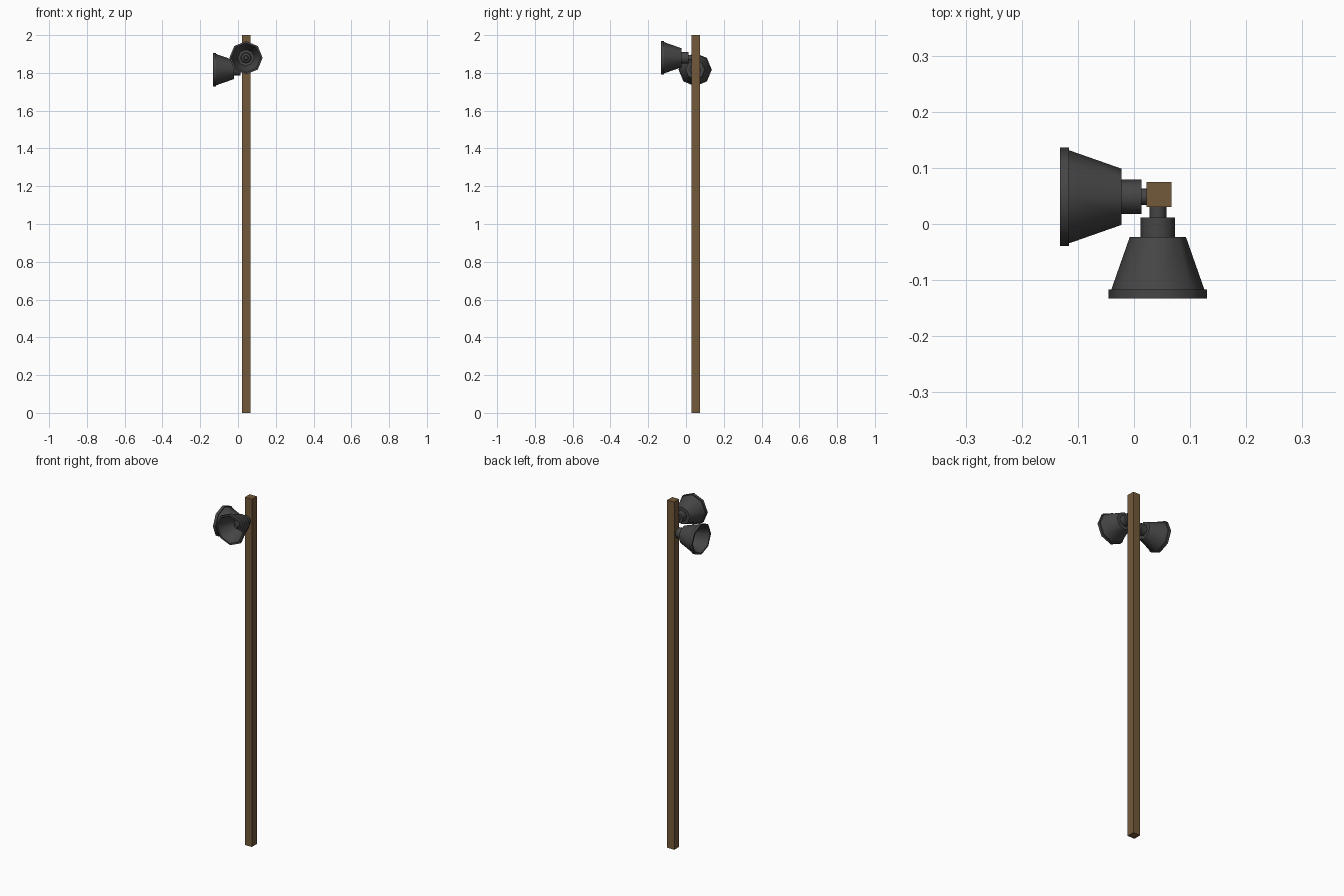
import bpy, bmesh, math

if "Cube" in bpy.data.objects:
    bpy.data.objects.remove(bpy.data.objects["Cube"])


def material(name, rgb):
    m = bpy.data.materials.new(name)
    m.diffuse_color = (*rgb, 1.0)
    m.use_nodes = True
    m.node_tree.nodes["Principled BSDF"].inputs["Base Color"].default_value = m.diffuse_color
    return m


WOOD = material("brown wood", (0.17, 0.10, 0.042))
METAL = material("dark grey metal", (0.06, 0.06, 0.06))

PX, PY, HALF = 0.0445, 0.0525, 0.0225   # post centre and half width
SIDES = 8


def finish(bm, name, mat):
    bmesh.ops.recalc_face_normals(bm, faces=bm.faces)
    mesh = bpy.data.meshes.new(name)
    bm.to_mesh(mesh)
    bm.free()
    mesh.materials.append(mat)
    obj = bpy.data.objects.new(name, mesh)
    bpy.context.collection.objects.link(obj)
    return obj


# Square wooden post
bm = bmesh.new()
bmesh.ops.create_cube(bm, size=1.0)
for v in bm.verts:
    v.co.x *= 2 * HALF
    v.co.y *= 2 * HALF
    v.co.z += 0.5
    v.co.z *= 2.0
finish(bm, "post", WOOD).location = (PX, PY, 0)

# Horn outline as (radius, distance from the post face):
# bracket neck, driver can, flared bell, rim, hollow inside, centre plug
PROFILE = [(0.015, -0.005), (0.015, 0.018), (0.031, 0.018), (0.031, 0.053),
           (0.050, 0.053), (0.083, 0.147), (0.088, 0.147), (0.088, 0.163),
           (0.078, 0.163), (0.044, 0.066), (0.029, 0.066), (0.026, 0.092),
           (0.014, 0.098), (0.011, 0.112)]


def horn(name, location, rotation):
    bm = bmesh.new()
    rings = []
    for r, d in PROFILE:
        rings.append([bm.verts.new((r * math.cos(2 * math.pi * k / SIDES),
                                    r * math.sin(2 * math.pi * k / SIDES), d))
                      for k in range(SIDES)])
    for a, b in zip(rings, rings[1:]):
        for k in range(SIDES):
            n = (k + 1) % SIDES
            bm.faces.new((a[k], a[n], b[n], b[k]))
    bm.faces.new(rings[0])
    bm.faces.new(rings[-1])
    obj = finish(bm, name, METAL)
    obj.location = location
    obj.rotation_euler = rotation
    bpy.ops.object.select_all(action='DESELECT')
    obj.select_set(True)
    bpy.context.view_layer.objects.active = obj
    bpy.ops.object.shade_smooth_by_angle(angle=math.radians(50))


# Upper horn points forward, lower horn points left
horn("front_horn", (0.0425, PY - HALF, 1.88), (math.pi / 2, 0, 0))
horn("left_horn", (PX - HALF + 0.009, 0.0485, 1.817), (0, -math.pi / 2, 0))
bpy.data.objects["left_horn"].location.x = 0.031
